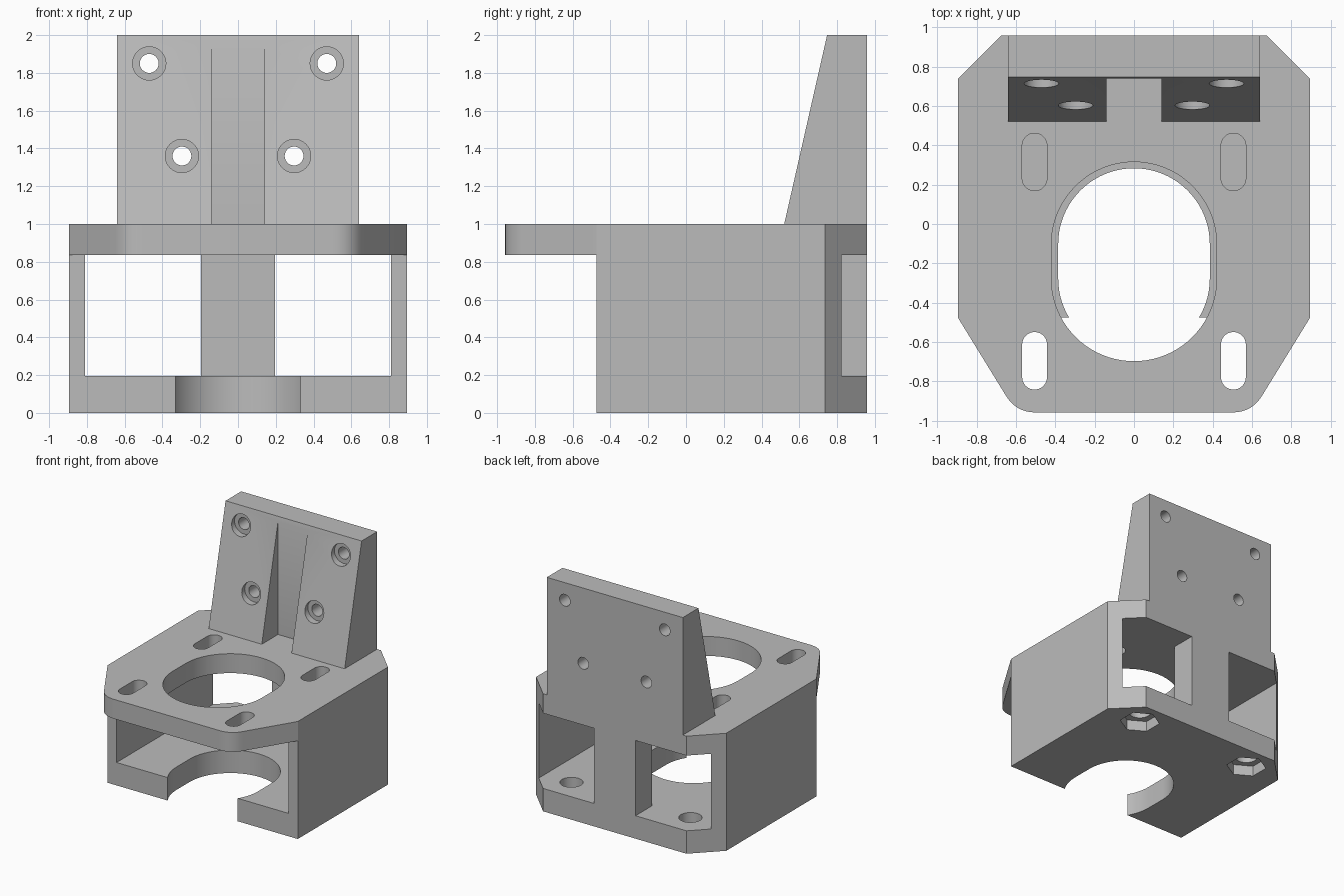
import bpy
import bmesh
from math import sin, cos, pi, radians

cube = bpy.data.objects.get("Cube")
if cube:
    bpy.data.objects.remove(cube, do_unlink=True)

grey = bpy.data.materials.new("plain grey")
grey.use_nodes = True
grey.diffuse_color = (0.5, 0.5, 0.5, 1)
grey.node_tree.nodes["Principled BSDF"].inputs["Base Color"].default_value = (0.5, 0.5, 0.5, 1)


def prism(name, points, start, end, axis="z"):
    """Extrude a 2D outline along an axis."""
    place = {
        "x": lambda u, v, w: (w, u, v),
        "y": lambda u, v, w: (u, w, v),
        "z": lambda u, v, w: (u, v, w),
    }[axis]
    bm = bmesh.new()
    low = [bm.verts.new(place(u, v, start)) for u, v in points]
    high = [bm.verts.new(place(u, v, end)) for u, v in points]
    bm.faces.new(low)
    bm.faces.new(high)
    for i in range(len(points)):
        j = (i + 1) % len(points)
        bm.faces.new((low[i], low[j], high[j], high[i]))
    bmesh.ops.recalc_face_normals(bm, faces=bm.faces)
    mesh = bpy.data.meshes.new(name)
    bm.to_mesh(mesh)
    bm.free()
    mesh.materials.append(grey)
    obj = bpy.data.objects.new(name, mesh)
    bpy.context.collection.objects.link(obj)
    return obj


def circle(cx, cy, r, n=40, turn=0.0):
    return [(cx + r * cos(turn + 2 * pi * i / n), cy + r * sin(turn + 2 * pi * i / n))
            for i in range(n)]


def capsule(cx, low, high, r, n=24):
    """Long slot outline; low and high are its arc centres."""
    top = [(cx + r * cos(pi * i / n), high + r * sin(pi * i / n)) for i in range(n + 1)]
    bottom = [(cx - r * cos(pi * i / n), low - r * sin(pi * i / n)) for i in range(n + 1)]
    return top + bottom


def mirrored(half):
    """Close a right-hand outline with its mirror image."""
    return half + [(-x, y) for x, y in reversed(half)]


def cut(obj, cutters):
    """Subtract the cutters, then shade the curved walls smooth."""
    bpy.ops.object.select_all(action="DESELECT")
    bpy.context.view_layer.objects.active = obj
    obj.select_set(True)
    for cutter in cutters:
        mod = obj.modifiers.new("cut", "BOOLEAN")
        mod.operation = "DIFFERENCE"
        mod.solver = "EXACT"
        mod.object = cutter
        bpy.ops.object.modifier_apply(modifier=mod.name)
        bpy.data.objects.remove(cutter, do_unlink=True)
    bpy.ops.object.shade_smooth_by_angle(angle=radians(30))


SIDES = (-1, 1)
BACK, FRONT, WALL_FRONT = 0.957, -0.957, -0.475
FLOOR, CEILING, DECK = 0.195, 0.835, 1.0
GROOVE = 0.738
rear = [(0.895, 0.737), (0.675, BACK)]

# Lower box: floor, side walls and rear pillar
base = prism("base_box", mirrored([(0.895, WALL_FRONT)] + rear), 0, CEILING)
cavity = mirrored([(0.81, -1.1), (0.81, 1.1), (0.195, 1.1), (0.195, GROOVE)])
cutters = [
    prism("cavity_cutter", cavity, FLOOR, 0.95),
    prism("floor_cutter", capsule(0, -0.277, -0.102, 0.385, 40), -0.1, 0.5),
]
for s in SIDES:
    # Bolt hole with a hexagonal nut pocket underneath
    cutters.append(prism("bolt_cutter", circle(s * 0.56, 0.74, 0.09), -0.1, 0.4))
    cutters.append(prism("nut_cutter", circle(s * 0.56, 0.74, 0.16, 6, pi / 2), -0.1, 0.09))
cut(base, cutters)

# Top plate with rounded front corners
p, q, r = (0.652, -0.87), (0.60, FRONT), (0.50, FRONT)
corner = []
for i in range(11):
    t = i / 10
    corner.append(tuple((1 - t) ** 2 * a + 2 * t * (1 - t) * b + t * t * c
                        for a, b, c in zip(p, q, r)))
plate = prism("top_plate", mirrored(corner[::-1] + [(0.895, WALL_FRONT)] + rear), CEILING, DECK)
cutters = [prism("opening_cutter", capsule(0, -0.277, -0.105, 0.42, 40), 0.7, 1.2)]
for s in SIDES:
    for y in (0.315, -0.695):
        cutters.append(prism("slot_cutter", capsule(s * 0.505, y - 0.083, y + 0.083, 0.063), 0.7, 1.2))
cut(plate, cutters)

# Upright wedge with a centre groove and counterbored screw holes
upright = prism("upright_mount", [(0.52, DECK), (BACK, DECK), (BACK, 2), (0.747, 2)],
                -0.64, 0.64, "x")
groove = [(-0.14, 0.9), (0.14, 0.9), (0.14, 2.1), (-0.14, 2.1)]
cutters = [prism("groove_cutter", groove, 0.3, GROOVE, "y")]
for s in SIDES:
    for x, z, seat in ((0.47, 1.85, 0.75), (0.297, 1.36, 0.64)):
        cutters.append(prism("screw_cutter", circle(s * x, z, 0.05), 0.3, 1.1, "y"))
        cutters.append(prism("bore_cutter", circle(s * x, z, 0.088), 0.3, seat, "y"))
cut(upright, cutters)
